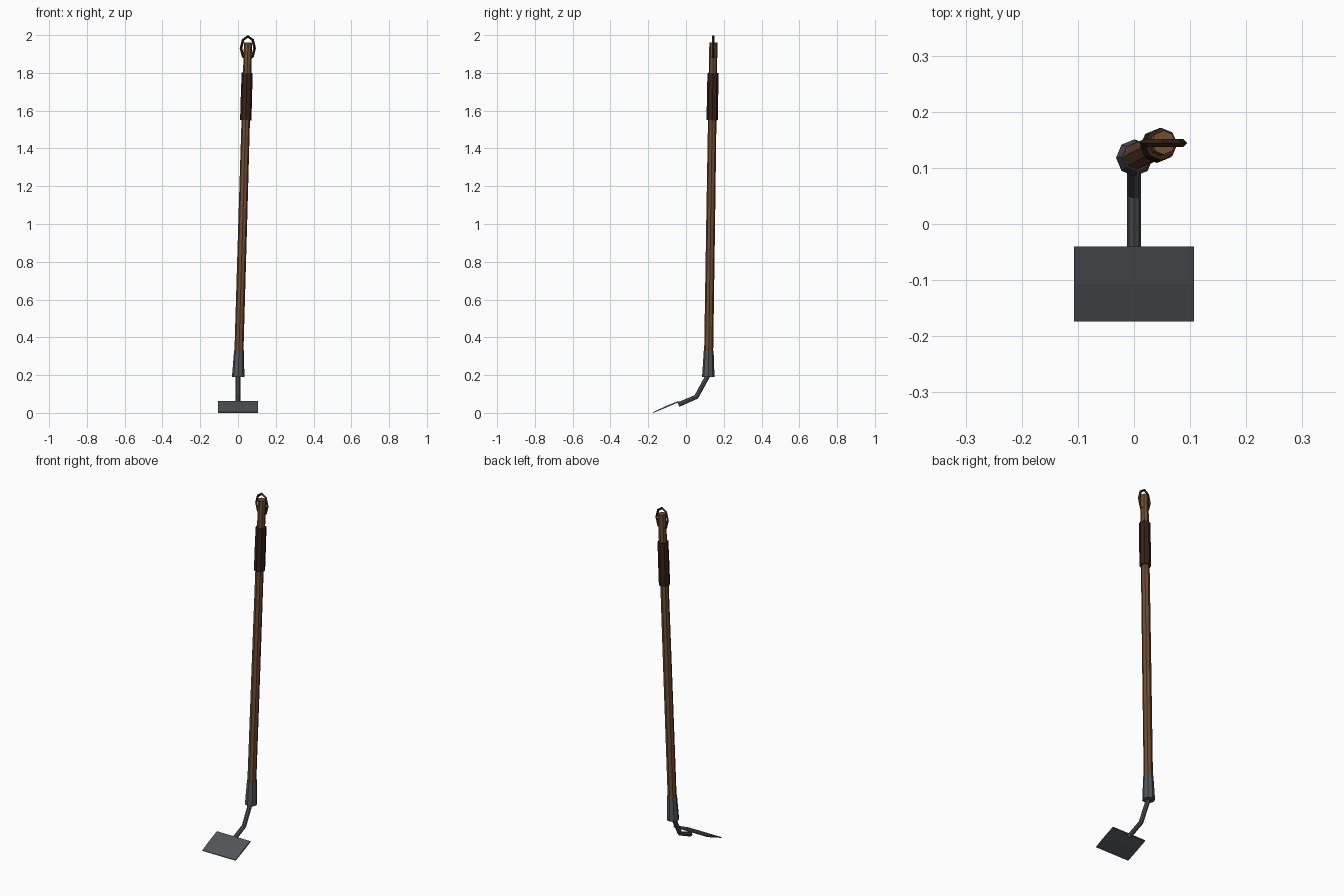
import bpy, bmesh, math
from mathutils import Vector, Matrix

if "Cube" in bpy.data.objects:
    bpy.data.objects.remove(bpy.data.objects["Cube"])


def material(name, rgb):
    m = bpy.data.materials.new(name)
    m.diffuse_color = (*rgb, 1)
    m.use_nodes = True
    m.node_tree.nodes["Principled BSDF"].inputs["Base Color"].default_value = m.diffuse_color
    return m


WOOD = material("wood", (0.16, 0.075, 0.032))
LEATHER = material("leather", (0.035, 0.016, 0.009))
STEEL = material("steel", (0.085, 0.09, 0.10))


def finish(name, bm, mat):
    bmesh.ops.recalc_face_normals(bm, faces=bm.faces)
    mesh = bpy.data.meshes.new(name)
    bm.to_mesh(mesh)
    bm.free()
    mesh.materials.append(mat)
    obj = bpy.data.objects.new(name, mesh)
    bpy.context.collection.objects.link(obj)
    return obj


def tube(name, path, radii, sides, mat, closed=False, side=Vector((1, 0, 0))):
    """Sweep a polygon along a path; one section axis stays near 'side'."""
    bm = bmesh.new()
    pts = [Vector(p) for p in path]
    n = len(pts)
    rings = []
    for i, p in enumerate(pts):
        a = pts[i - 1] if i or closed else p
        b = pts[(i + 1) % n] if i < n - 1 or closed else p
        t = (b - a).normalized()
        u = (side - t * side.dot(t)).normalized()
        v = t.cross(u)
        rings.append([bm.verts.new(p + radii[i] * (u * math.cos(k) + v * math.sin(k)))
                      for k in (math.tau * s / sides for s in range(sides))])
    for i in range(n if closed else n - 1):
        r, q = rings[i], rings[(i + 1) % n]
        for s in range(sides):
            e = (s + 1) % sides
            bm.faces.new((r[s], r[e], q[e], q[s]))
    if not closed:
        bm.faces.new(rings[0])
        bm.faces.new(rings[-1])
    return finish(name, bm, mat)


def axis(z):
    """Point on the slightly leaning handle axis at height z."""
    t = (z - 0.19) / 1.77
    return (0.001 + 0.052 * t, 0.118 + 0.027 * t, z)


# Wooden handle, leather grip and steel socket share the leaning axis
tube("handle", [axis(0.22), axis(1.0), axis(1.96)], [0.024, 0.0235, 0.0215], 8, WOOD)
tube("grip", [axis(1.55), axis(1.675), axis(1.80)], [0.030, 0.030, 0.029], 8, LEATHER)
tube("socket", [axis(0.19), axis(0.33)], [0.033, 0.026], 8, STEEL)

# Hanging loop through the handle top
cx, cy, _ = axis(1.93)
loop = [(cx + 0.036 * math.sin(a), cy, 1.931 + 0.062 * math.cos(a))
        for a in (math.tau * i / 8 for i in range(8))]
tube("hanging_loop", loop, [0.007] * 8, 4, LEATHER, closed=True, side=Vector((0, 1, 0)))

# Bent steel neck
tube("neck", [(0, 0.12, 0.205), (0, 0.055, 0.085), (0, -0.04, 0.044)],
     [0.0125] * 3, 8, STEEL)

# Blade: tapered side profile extruded across x
profile = [(-0.174, 0.0), (-0.107, 0.027), (-0.040, 0.056),
           (-0.040, 0.063), (-0.107, 0.036), (-0.174, 0.004)]
bm = bmesh.new()
ends = [[bm.verts.new((x, y, z)) for y, z in profile] for x in (-0.107, 0.107)]
for i in range(6):
    j = (i + 1) % 6
    bm.faces.new((ends[0][i], ends[0][j], ends[1][j], ends[1][i]))
for e in ends:
    bm.faces.new((e[0], e[1], e[4], e[5]))
    bm.faces.new((e[1], e[2], e[3], e[4]))
finish("blade", bm, STEEL)
